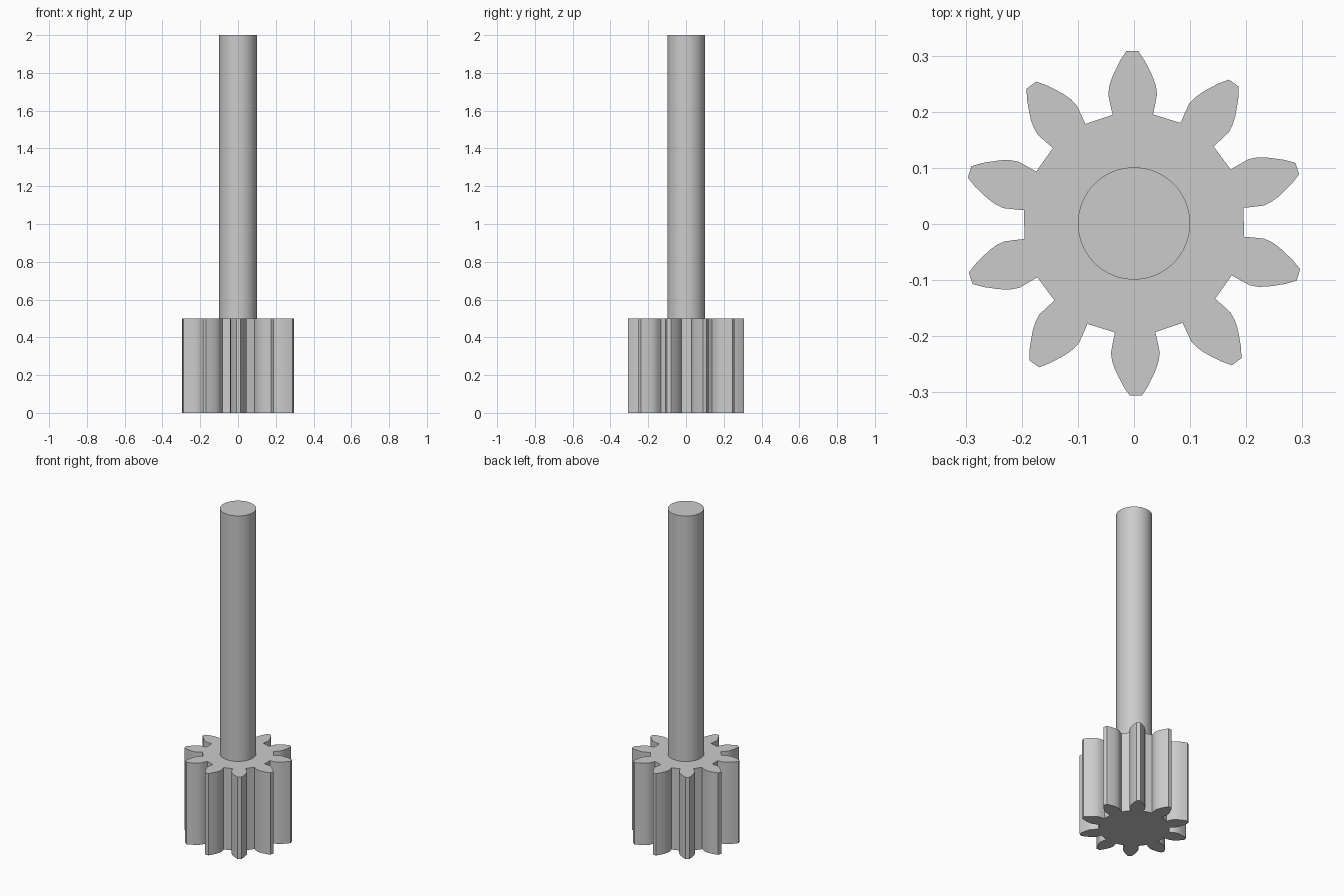
import bpy
import bmesh
import math
from mathutils import Matrix

cube = bpy.data.objects.get("Cube")
if cube:
    bpy.data.objects.remove(cube, do_unlink=True)

TEETH = 10
GEAR_HEIGHT = 0.5
SHAFT_RADIUS = 0.1
TOTAL_HEIGHT = 2.0
TWIST = math.radians(0.6)
CENTRE_Y = 0.001

# Half of one tooth, root to tip: (half width, distance from axis)
FLANK = [(0.036, 0.194), (0.040, 0.212), (0.0435, 0.230), (0.0415, 0.245),
         (0.037, 0.259), (0.031, 0.272), (0.022, 0.290), (0.0107, 0.307)]

steel = bpy.data.materials.new("grey steel")
steel.use_nodes = True
grey = (0.6, 0.6, 0.6, 1)
steel.diffuse_color = grey
steel.node_tree.nodes["Principled BSDF"].inputs["Base Color"].default_value = grey


def finish(name, bm):
    """Turn a bmesh into a named, smooth-shaded steel object."""
    bmesh.ops.recalc_face_normals(bm, faces=bm.faces)
    mesh = bpy.data.meshes.new(name)
    bm.to_mesh(mesh)
    bm.free()
    mesh.materials.append(steel)
    obj = bpy.data.objects.new(name, mesh)
    obj.location.y = CENTRE_Y
    bpy.context.collection.objects.link(obj)
    bpy.ops.object.select_all(action="DESELECT")
    obj.select_set(True)
    bpy.context.view_layer.objects.active = obj
    bpy.ops.object.shade_smooth_by_angle(angle=math.radians(30))


# Pinion gear: mirrored tooth outline repeated round the axis, then extruded
tooth = FLANK + [(-w, r) for w, r in reversed(FLANK)]
bm = bmesh.new()
outline = []
for i in range(TEETH):
    turn = Matrix.Rotation(TWIST + i * math.tau / TEETH, 3, "Z")
    for w, r in tooth:
        vert = bm.verts.new((w, r, 0))
        vert.co = turn @ vert.co
        outline.append(vert)
base = bm.faces.new(outline)
result = bmesh.ops.extrude_face_region(bm, geom=[base], use_keep_orig=True)
top = [v for v in result["geom"] if isinstance(v, bmesh.types.BMVert)]
bmesh.ops.translate(bm, verts=top, vec=(0, 0, GEAR_HEIGHT))
finish("pinion_gear", bm)

# Shaft: plain round bar through the gear
bm = bmesh.new()
bmesh.ops.create_cone(bm, cap_ends=True, segments=64, radius1=SHAFT_RADIUS,
                      radius2=SHAFT_RADIUS, depth=TOTAL_HEIGHT,
                      matrix=Matrix.Translation((0, 0, TOTAL_HEIGHT / 2)))
finish("shaft", bm)
